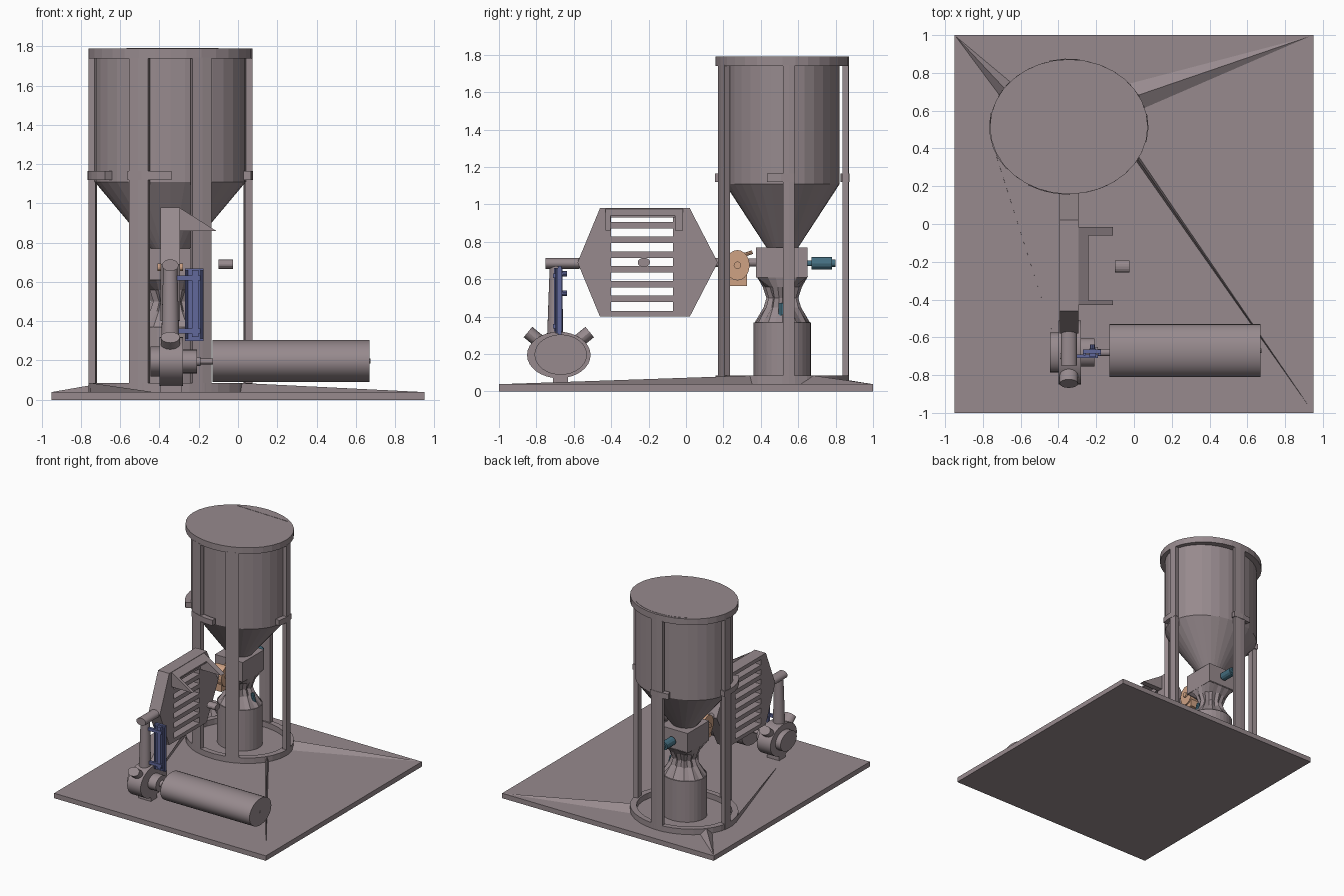
import bpy, bmesh, math
from mathutils import Vector, Matrix

if "Cube" in bpy.data.objects:
    bpy.data.objects.remove(bpy.data.objects["Cube"])

def material(name, col):
    m = bpy.data.materials.new(name)
    m.diffuse_color = (*col, 1)
    m.use_nodes = True
    m.node_tree.nodes["Principled BSDF"].inputs["Base Color"].default_value = m.diffuse_color
    return m

MAUVE = material("mauve_grey", (0.31, 0.255, 0.27))
BLUE = material("blue", (0.12, 0.14, 0.33))
TEAL = material("teal", (0.06, 0.16, 0.22))
ORANGE = material("orange", (0.62, 0.36, 0.23))

CX, CY = -0.345, 0.515          # silo centre
RX, RY = 0.418, 0.357           # silo outer radii

def finish(bm, name, mat=MAUVE):
    bmesh.ops.recalc_face_normals(bm, faces=bm.faces)
    me = bpy.data.meshes.new(name)
    bm.to_mesh(me)
    bm.free()
    ob = bpy.data.objects.new(name, me)
    bpy.context.collection.objects.link(ob)
    me.materials.append(mat)
    return ob

def box(name, x, y, z, mat=MAUVE):
    bm = bmesh.new()
    bmesh.ops.create_cube(bm, size=1)
    for v in bm.verts:
        v.co = Vector([(a[0] + a[1]) / 2 + c * (a[1] - a[0]) for a, c in zip((x, y, z), v.co)])
    return finish(bm, name, mat)

def rod(name, p0, p1, r0, r1=None, n=24, scale=(1, 1, 1), mat=MAUVE):
    """Cylinder or cone between two points, then squashed about its middle."""
    p0, p1 = Vector(p0), Vector(p1)
    d, mid = p1 - p0, (p0 + p1) / 2
    bm = bmesh.new()
    bmesh.ops.create_cone(bm, cap_ends=True, segments=n, radius1=r0,
                          radius2=r0 if r1 is None else r1, depth=d.length)
    q = d.to_track_quat('Z', 'Y').to_matrix().to_4x4()
    bmesh.ops.transform(bm, verts=bm.verts,
                        matrix=Matrix.Translation(mid) @ Matrix.Diagonal((*scale, 1)) @ q)
    return finish(bm, name, mat)

def prism(name, pts, axis, lo, hi, mat=MAUVE):
    """Extrude a profile along x (pts are y,z) or y (pts are x,z)."""
    bm = bmesh.new()
    mk = (lambda p, t: (t, *p)) if axis == 'x' else (lambda p, t: (p[0], t, p[1]))
    f = bm.faces.new([bm.verts.new(mk(p, lo)) for p in pts])
    ext = bmesh.ops.extrude_face_region(bm, geom=[f])['geom']
    off = (hi - lo, 0, 0) if axis == 'x' else (0, hi - lo, 0)
    bmesh.ops.translate(bm, vec=off, verts=[v for v in ext if isinstance(v, bmesh.types.BMVert)])
    return finish(bm, name, mat)

def loft(name, rings, caps=True, closed=False, mat=MAUVE):
    """Bridge successive rings of points."""
    bm = bmesh.new()
    rs = [[bm.verts.new(p) for p in r] for r in rings]
    n = len(rs[0])
    pairs = list(zip(rs, rs[1:])) + ([(rs[-1], rs[0])] if closed else [])
    for a, b in pairs:
        for i in range(n):
            bm.faces.new((a[i], a[(i + 1) % n], b[(i + 1) % n], b[i]))
    if caps and not closed:
        bm.faces.new(rs[0])
        bm.faces.new(rs[-1])
    return finish(bm, name, mat)

def ell(deg, k=1.0, rx=RX, ry=RY):
    a = math.radians(deg)
    return CX + k * rx * math.cos(a), CY + k * ry * math.sin(a)

def oval(z, rx, ry, n=32):
    return [(*ell(360 * i / n, 1, rx, ry), z) for i in range(n)]

def arc_wall(name, a0, a1, k_in, k_out, z0, z1):
    """Curved wall following the silo oval."""
    full = a1 - a0 >= 360
    n = max(2, round((a1 - a0) / 11))
    rings = []
    for i in range(n if full else n + 1):
        a = a0 + (a1 - a0) * i / n
        i_, o = ell(a, k_in), ell(a, k_out)
        rings.append([(*i_, z0), (*o, z0), (*o, z1), (*i_, z1)])
    return loft(name, rings, closed=full)

# Base plate with shallow ramps running out to its corners
box("base_plate", (-0.95, 0.95), (-1, 1), (0, 0.04))
for i, (tip, a, b) in enumerate([((0.95, 1), 16, 40), ((-0.95, 1), 138, 152),
                                 ((0.95, -1), -31, -27), ((-0.43, -0.58), 193, 198)]):
    p, q = ell(a), ell(b)
    m = ell((a + b) / 2)
    bm = bmesh.new()
    v = [bm.verts.new(c) for c in [(*tip, 0.039), (*p, 0.039), (*q, 0.039), (*m, 0.085)]]
    for f in ((0, 1, 2), (0, 1, 3), (1, 2, 3), (2, 0, 3)):
        bm.faces.new([v[j] for j in f])
    finish(bm, f"base_ramp_{i}")

# Silo: lid, drum and cone
loft("silo_lid", [oval(1.74, RX, RY), oval(1.79, RX, RY)])
loft("silo_body", [oval(0.77, 0.1, 0.085), oval(1.11, 0.385, 0.307), oval(1.745, 0.385, 0.307)])
pts = [ell(a, 0.95) for a in range(52, 129, 8)]
loft("lid_hatch", [[(*p, z) for p in pts] for z in (1.785, 1.792)])

# Silo frame: foot ring, five legs, clamp tabs
arc_wall("foot_ring", 0, 360, 0.88, 1.0, 0.04, 0.085)
for i, (a, w) in enumerate([(5.6, 5), (90, 7), (174.4, 5), (247, 7.2), (293, 7.2)]):
    arc_wall(f"silo_leg_{i}", a - w, a + w, 0.91, 1.0, 0.04, 1.745)
for i, (a, b) in enumerate([(-13, 11), (82, 104), (168, 218), (239, 271)]):
    arc_wall(f"clamp_tab_{i}", a, b, 0.9, 1.01, 1.12, 1.165)

# Outlet box, pleated sleeve and collecting drum
box("outlet_box", (-0.47, -0.22), (0.375, 0.65), (0.61, 0.77))

def pleat(z, rx, ry, depth, n=24):
    return [(*ell(360 * i / n, 1 - depth * (i % 2), rx, ry), z) for i in range(n)]

def square(z, hx, hy, n=24):
    out = []
    for i in range(n):
        c, s = math.cos(2 * math.pi * i / n), math.sin(2 * math.pi * i / n)
        k = max(abs(c), abs(s))
        out.append((CX + hx * c / k, CY + hy * s / k, z))
    return out

loft("pleated_sleeve", [pleat(0.365, 0.175, 0.15, 0), pleat(0.45, 0.12, 0.10, 0.2),
                        pleat(0.5, 0.1, 0.085, 0.2), pleat(0.56, 0.12, 0.105, 0.1),
                        square(0.615, 0.125, 0.137)])
loft("collecting_drum", [oval(0.04, 0.175, 0.153), oval(0.37, 0.175, 0.153)])

# Outlet motor and sleeve clip
rod("outlet_motor", (CX, 0.67, 0.685), (CX, 0.78, 0.685), 0.034, n=12, mat=TEAL)
rod("outlet_motor_cap", (CX, 0.775, 0.685), (CX, 0.80, 0.685), 0.02, n=12, mat=TEAL)
rod("outlet_motor_shaft", (CX, 0.645, 0.685), (CX, 0.675, 0.685), 0.015, n=12, mat=TEAL)
rod("sleeve_clip", (-0.205, 0.508, 0.38), (-0.225, 0.508, 0.47), 0.014, n=8, mat=TEAL)

# Orange rotary valve between filter and outlet box
rod("valve_disc", (-0.395, 0.275, 0.675), (-0.295, 0.275, 0.675), 0.065, n=20,
    scale=(1, 1, 1.25), mat=ORANGE)
box("valve_foot", (-0.385, -0.305), (0.225, 0.325), (0.565, 0.66), ORANGE)
rod("valve_hub", (-0.41, 0.275, 0.675), (-0.28, 0.275, 0.675), 0.02, n=12, mat=ORANGE)
rod("valve_lever", (CX, 0.31, 0.73), (CX, 0.355, 0.745), 0.01, n=8, mat=ORANGE)
rod("valve_pipe", (CX, 0.33, 0.69), (CX, 0.38, 0.69), 0.022, n=12)
rod("filter_outlet", (CX, 0.15, 0.69), (CX, 0.23, 0.69), 0.025, n=12)

# Slatted hexagonal filter housing
FX = (-0.395, -0.295)
prism("filter_front", [(-0.58, 0.69), (-0.46, 0.98), (-0.40, 0.98), (-0.40, 0.40), (-0.46, 0.40)], 'x', *FX)
prism("filter_back", [(-0.07, 0.98), (0.02, 0.98), (0.17, 0.69), (0.02, 0.40), (-0.07, 0.40)], 'x', *FX)
for i in range(8):
    z = 0.95 - 0.0786 * i
    box(f"filter_slat_{i}", FX, (-0.40, -0.07),
        (0.40, 0.43) if i == 7 else (z, z + (0.03 if i == 0 else 0.035)))

# Hood bracket on the filter side, and the detached knob
for name, y0, y1 in (("front", -0.43, -0.405), ("back", -0.06, -0.015)):
    prism(f"hood_arm_{name}", [(-0.30, 0.98), (-0.11, 0.86), (-0.30, 0.86)], 'y', y0, y1)
prism("hood_rail", [(-0.30, 0.98), (-0.24, 0.942), (-0.24, 0.93), (-0.30, 0.95)], 'y', -0.41, -0.05)
rod("knob", (-0.10, -0.225, 0.69), (-0.025, -0.225, 0.69), 0.03, n=16, scale=(1, 1.1, 0.83))

# Pipe from filter down to blower
rod("feed_pipe", (CX, -0.75, 0.685), (CX, -0.57, 0.685), 0.03, n=20, scale=(1.4, 1, 1))
rod("down_pipe", (CX, -0.70, 0.28), (CX, -0.695, 0.69), 0.043, 0.033, n=20, scale=(1.08, 1, 1))

# Blower: casing, hubs, ports, foot
BY, BZ = -0.68, 0.195
for name, x0, x1, ry in (("blower_casing", -0.40, -0.28, 0.17), ("blower_cover", -0.445, -0.395, 0.105),
                         ("blower_hub", -0.285, -0.21, 0.075), ("blower_coupling", -0.215, -0.19, 0.03),
                         ("drive_shaft", -0.20, -0.125, 0.018)):
    rod(name, (x0, BY, BZ), (x1, BY, BZ), ry, n=32, scale=(1, 1, 0.73 if ry > 0.1 else 0.8))
for name, s in (("front", -1), ("back", 1)):
    rod(f"blower_port_{name}", (CX, BY + s * 0.07, 0.24), (CX, BY + s * 0.165, 0.318), 0.036,
        n=16, scale=(1.35, 1, 1))
box("blower_foot", (-0.395, -0.285), (-0.71, -0.63), (0.04, 0.10))

# Large drive motor
rod("drive_motor", (-0.13, -0.67, 0.197), (0.67, -0.67, 0.197), 0.14, n=32, scale=(1, 1, 0.77))
rod("motor_end_dot", (0.66, -0.67, 0.197), (0.675, -0.67, 0.197), 0.012, n=8)

# Blue control cylinder beside the pipe
box("control_plate", (-0.27, -0.175), (-0.685, -0.665), (0.30, 0.67), BLUE)
box("control_column", (-0.235, -0.20), (-0.705, -0.66), (0.32, 0.66), BLUE)
for i, z in enumerate((0.35, 0.62)):
    box(f"control_bracket_{i}", (-0.31, -0.19), (-0.71, -0.69), (z - 0.012, z + 0.012), BLUE)
for i, z in enumerate((0.525, 0.63)):
    rod(f"control_port_{i}", (-0.22, -0.67, z), (-0.22, -0.637, z), 0.014, n=10, mat=BLUE)
for i, x in enumerate((-0.262, -0.183)):
    rod(f"control_tie_rod_{i}", (x, -0.69, 0.31), (x, -0.69, 0.66), 0.008, n=8, mat=BLUE)

# Keep hard edges while smoothing the round parts
bpy.ops.object.select_all(action='DESELECT')
for ob in bpy.context.scene.objects:
    if ob.name.startswith(("drive", "blower", "feed", "down")):
        ob.select_set(True)
        bpy.context.view_layer.objects.active = ob
bpy.ops.object.shade_smooth_by_angle(angle=math.radians(30))
